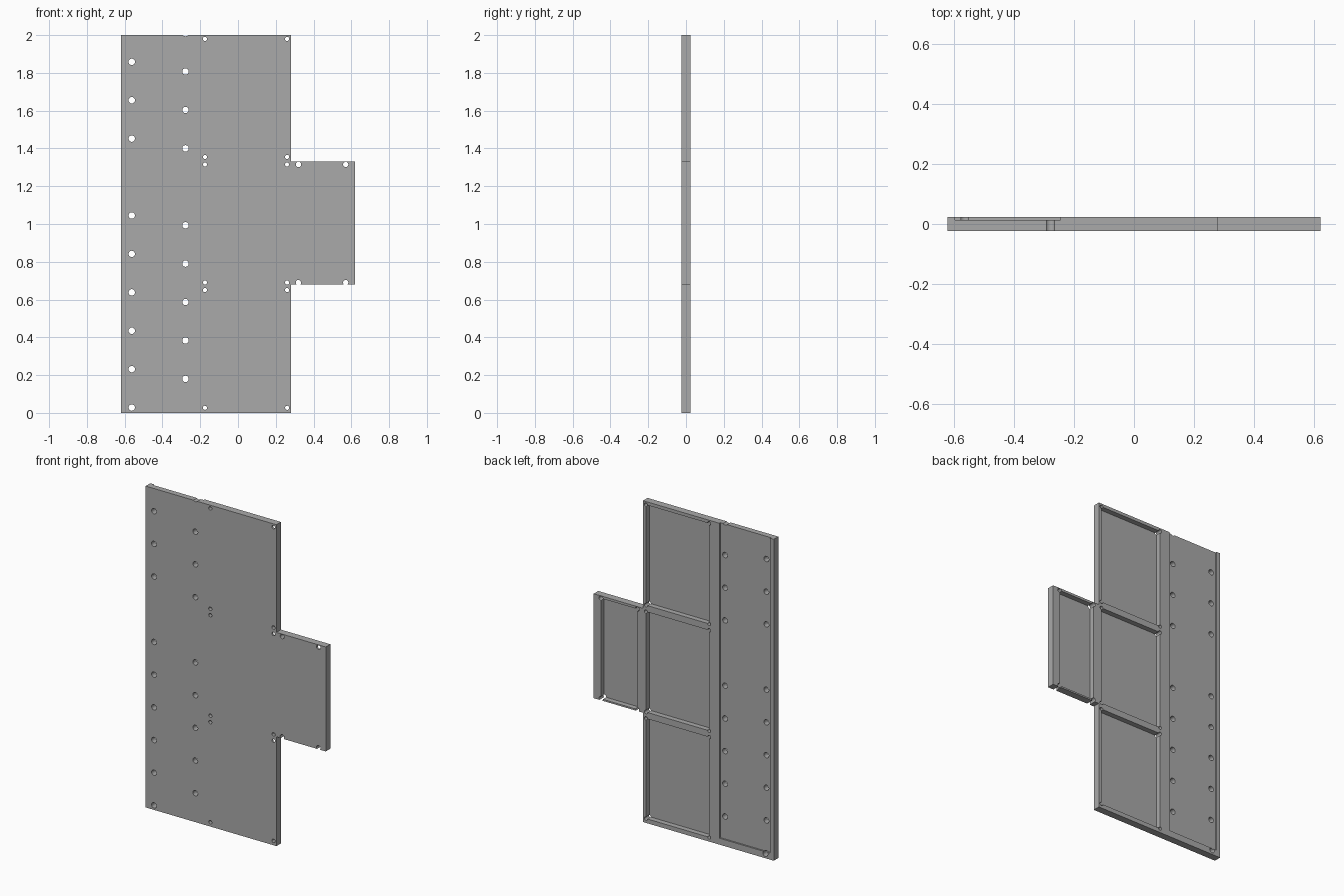
import bpy, bmesh, math
from mathutils import Matrix

cube = bpy.data.objects.get("Cube")
if cube:
    bpy.data.objects.remove(cube, do_unlink=True)

HALF = 0.0225          # half thickness of the panel
DEEP_FLOOR = -0.01     # y of the compartment floors
WIDE_FLOOR = 0.013     # y of the shallow channel floor

grey = bpy.data.materials.new("plain grey")
grey.use_nodes = True
colour = (0.4, 0.4, 0.4, 1)
grey.diffuse_color = colour
grey.node_tree.nodes["Principled BSDF"].inputs["Base Color"].default_value = colour


def make_object(name, bm):
    bmesh.ops.recalc_face_normals(bm, faces=bm.faces)
    mesh = bpy.data.meshes.new(name)
    bm.to_mesh(mesh)
    bm.free()
    mesh.materials.append(grey)
    obj = bpy.data.objects.new(name, mesh)
    bpy.context.collection.objects.link(obj)
    return obj


def add_box(bm, x0, x1, z0, z1, y0, y1):
    m = Matrix.Translation(((x0 + x1) / 2, (y0 + y1) / 2, (z0 + z1) / 2))
    m = m @ Matrix.Diagonal((x1 - x0, y1 - y0, z1 - z0, 1))
    bmesh.ops.create_cube(bm, size=1, matrix=m)


def add_hole(bm, x, z, r):
    m = Matrix.Translation((x, 0, z)) @ Matrix.Rotation(math.pi / 2, 4, "X")
    bmesh.ops.create_cone(bm, cap_ends=True, segments=24, radius1=r, radius2=r,
                          depth=0.2, matrix=m)


def cut(target, cutter):
    cutter.hide_render = True
    mod = target.modifiers.new("cut", "BOOLEAN")
    mod.operation = "DIFFERENCE"
    mod.solver = "EXACT"
    mod.object = cutter
    bpy.context.view_layer.objects.active = target
    bpy.ops.object.modifier_apply(modifier=mod.name)
    bpy.data.objects.remove(cutter, do_unlink=True)


# Panel outline with the side tab, extruded through its thickness
outline = [(-0.62, 0), (0.28, 0), (0.28, 0.68), (0.62, 0.68),
           (0.62, 1.33), (0.28, 1.33), (0.28, 2), (-0.62, 2)]
bm = bmesh.new()
face = bm.faces.new([bm.verts.new((x, -HALF, z)) for x, z in outline])
ext = bmesh.ops.extrude_face_region(bm, geom=[face])
bmesh.ops.translate(bm, vec=(0, 2 * HALF, 0),
                    verts=[v for v in ext["geom"] if isinstance(v, bmesh.types.BMVert)])
panel = make_object("panel", bm)

# Recesses in the back: three compartments, the tab compartment, the open channel
compartments = [(-0.175, 0.26, 0.027, 0.65), (-0.175, 0.26, 0.69, 1.315),
                (-0.175, 0.26, 1.355, 1.98), (0.32, 0.57, 0.69, 1.315)]
bm = bmesh.new()
for x0, x1, z0, z1 in compartments:
    add_box(bm, x0, x1, z0, z1, DEEP_FLOOR, 0.1)
add_box(bm, -0.595, -0.245, 0.04, 2.1, WIDE_FLOOR, 0.1)
cut(panel, make_object("recess_cutter", bm))

# Through holes: compartment corners and two staggered rows along the channel
bm = bmesh.new()
for x0, x1, z0, z1 in compartments:
    radius = 0.014 if x0 > 0 else 0.011
    for x in (x0, x1):
        for z in (z0, z1):
            add_hole(bm, x, z, radius)
PITCH = 0.2034
for x, start, skipped in ((-0.5625, 0.028, 6), (-0.278, 0.18, 6 - 1)):
    for i in range(10):
        if i != skipped and not (x > -0.5 and i == 6):
            add_hole(bm, x, start + i * PITCH, 0.017)
        elif x > -0.5 and i == 6:
            add_hole(bm, x, start + i * PITCH, 0.017)
cut(panel, make_object("hole_cutter", bm))

# Round hole walls shade smooth, every edge of the panel stays crisp
bpy.ops.object.select_all(action="DESELECT")
panel.select_set(True)
bpy.context.view_layer.objects.active = panel
bpy.ops.object.shade_smooth_by_angle(angle=math.radians(30))
